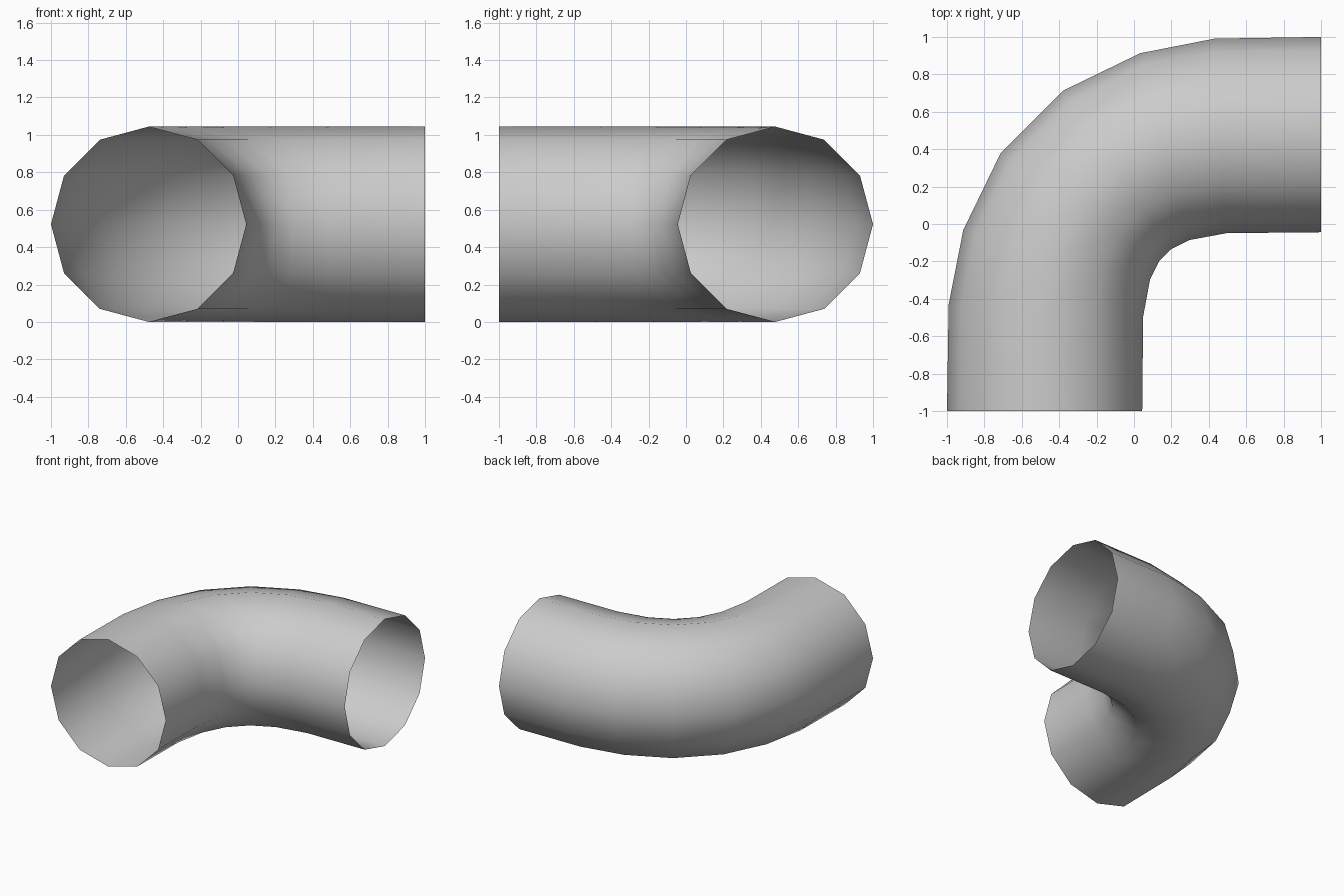
import bpy, bmesh, math
from mathutils import Vector

if "Cube" in bpy.data.objects:
    bpy.data.objects.remove(bpy.data.objects["Cube"])

SIDES = 12
R = 0.522

# Outer and inner bend points (top view) of the first half of the elbow
half = [((-1.0, -1.0), (0.044, -1.0)),
        ((-0.991, -0.43), (0.049, -0.495)),
        ((-0.913, -0.033), (0.086, -0.295)),
        ((-0.714, 0.377), (0.135, -0.199))]

# Second half is the reflection across the line y = -x
flip = lambda p: (-p[1], -p[0])
stations = half + [(flip(o), flip(i)) for o, i in reversed(half)]

# Twelve-sided rings joined into an open tube
bm = bmesh.new()
rings = []
for outer, inner in stations:
    o, i = Vector((*outer, R)), Vector((*inner, R))
    centre, arm = (o + i) / 2, (o - i) / 2
    ring = []
    for k in range(SIDES):
        a = math.tau * k / SIDES
        ring.append(bm.verts.new(centre + arm * math.cos(a)
                                 + Vector((0, 0, R * math.sin(a)))))
    rings.append(ring)

for a, b in zip(rings, rings[1:]):
    for k in range(SIDES):
        n = (k + 1) % SIDES
        face = bm.faces.new((a[k], b[k], b[n], a[n]))
        face.smooth = True

# Make sure the outside of the tube faces outwards
bm.normal_update()
bm.faces.ensure_lookup_table()
f = bm.faces[0]
mid = sum((v.co for v in rings[0]), Vector()) / SIDES
if f.normal.dot(rings[0][0].co - mid) < 0:
    bmesh.ops.reverse_faces(bm, faces=bm.faces[:])

mesh = bpy.data.meshes.new("pipe_elbow")
bm.to_mesh(mesh)
bm.free()
pipe = bpy.data.objects.new("pipe_elbow", mesh)
bpy.context.collection.objects.link(pipe)
